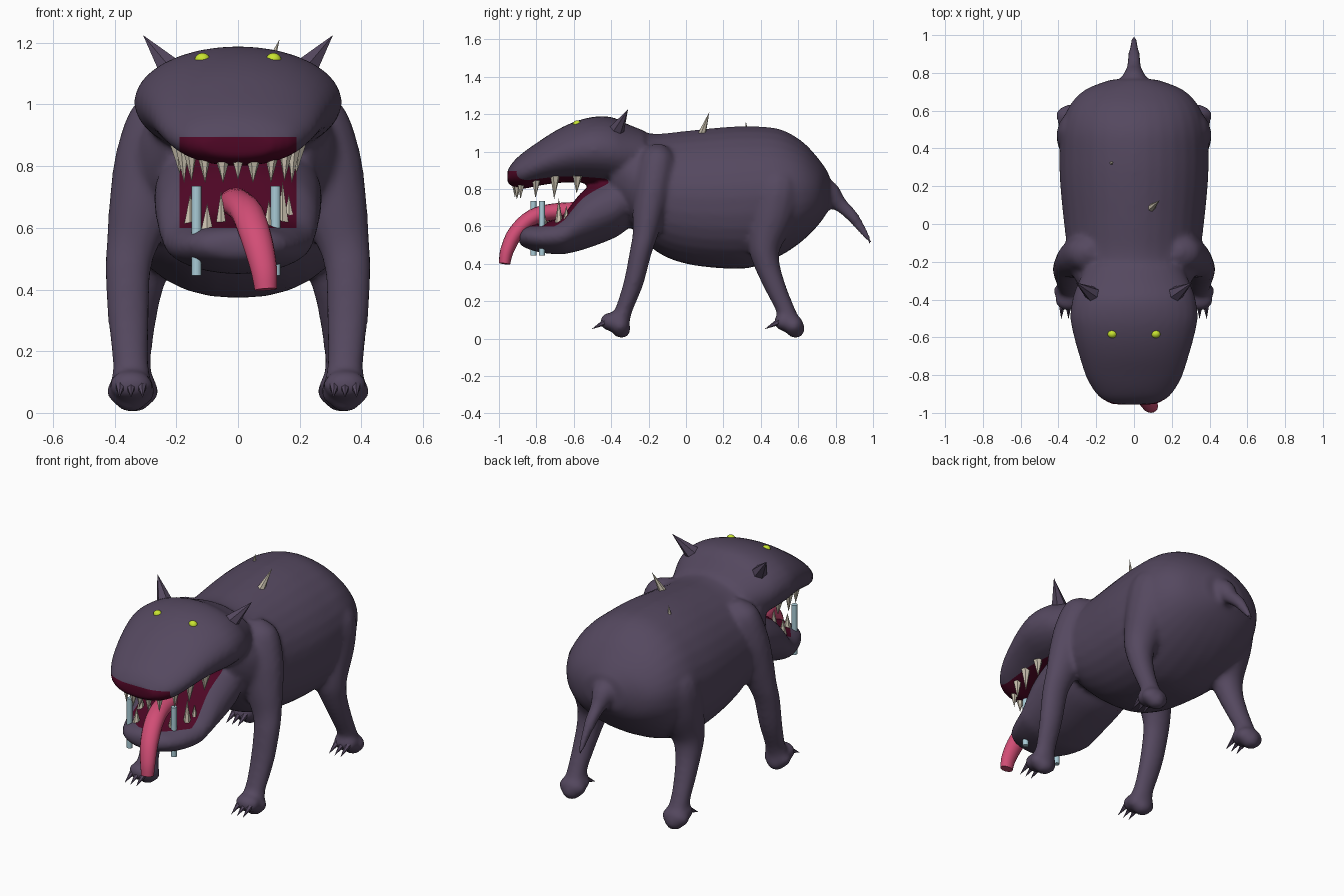
import bpy, bmesh
from math import sin, cos, pi, copysign
from mathutils import Vector, Matrix

if "Cube" in bpy.data.objects:
    bpy.data.objects.remove(bpy.data.objects["Cube"], do_unlink=True)


def material(name, rgb):
    m = bpy.data.materials.new(name)
    m.use_nodes = True
    m.diffuse_color = (*rgb, 1)
    m.node_tree.nodes["Principled BSDF"].inputs["Base Color"].default_value = (*rgb, 1)
    return m


HIDE = material("dusky purple hide", (.09, .065, .115))
MOUTH = material("dark red mouth", (.075, .002, .018))
TONGUE = material("pink tongue", (.64, .075, .18))
BONE = material("bone", (.62, .56, .45))
BLUE = material("pale blue", (.4, .6, .68))
EYE = material("yellow green", (.58, .78, .03))


def smooth_rows(rows, steps=4):
    """Catmull-Rom interpolation of rows of numbers."""
    out = []
    for i in range(len(rows) - 1):
        p = [rows[max(0, i - 1)], rows[i], rows[i + 1], rows[min(len(rows) - 1, i + 2)]]
        for k in range(steps):
            t = k / steps
            out.append([.5 * (2 * b + (c - a) * t + (2 * a - 5 * b + 4 * c - d) * t * t
                              + (3 * b - a - 3 * c + d) * t ** 3) for a, b, c, d in zip(*p)])
    return out + [list(rows[-1])]


def skin(bm, rings):
    """Bridge closed rings of points and cap both ends."""
    vs = [[bm.verts.new(p) for p in r] for r in rings]
    n = len(vs[0])
    faces = [bm.faces.new((a[i], a[(i + 1) % n], b[(i + 1) % n], b[i]))
             for a, b in zip(vs, vs[1:]) for i in range(n)]
    faces += [bm.faces.new(vs[0][::-1]), bm.faces.new(vs[-1])]
    bmesh.ops.recalc_face_normals(bm, faces=faces)


def power(v, e):
    return copysign(abs(v) ** (2 / e), v)


def loft(bm, rows, top, low, n=32):
    """Rounded sections along y; rows are y, bottom, top, half width.
    The upper and lower halves have their own squareness."""
    rings = []
    for y, lo, hi, w in smooth_rows(rows):
        ring = []
        for i in range(n):
            a = 2 * pi * i / n
            e = top if sin(a) > 0 else low
            ring.append((w * power(cos(a), e), y, (lo + hi) / 2 + (hi - lo) / 2 * power(sin(a), e)))
        rings.append(ring)
    skin(bm, rings)


def tube(bm, path, wide=1, n=16):
    """Oval tube, stretched sideways by wide; path rows are x, y, z, radius."""
    pts = smooth_rows(path)
    rings = []
    for i, (x, y, z, r) in enumerate(pts):
        d = Vector(pts[min(i + 1, len(pts) - 1)][:3]) - Vector(pts[max(i - 1, 0)][:3])
        u = d.cross(Vector((1, 0, 0))).normalized()
        v = d.cross(u).normalized() * wide
        rings.append([Vector((x, y, z)) + r * (cos(2 * pi * k / n) * u + sin(2 * pi * k / n) * v)
                      for k in range(n)])
    skin(bm, rings)


def ball(bm, centre, radii):
    bmesh.ops.create_uvsphere(bm, u_segments=20, v_segments=12, radius=1,
                              matrix=Matrix.Translation(centre) @ Matrix.Diagonal((*radii, 1)))


def spike(bm, base, tip, r, sides=6, end=0):
    base, tip = Vector(base), Vector(tip)
    d = tip - base
    m = Matrix.Translation((base + tip) / 2) @ d.to_track_quat('Z', 'Y').to_matrix().to_4x4()
    bmesh.ops.create_cone(bm, cap_ends=True, segments=sides, radius1=r, radius2=end,
                          depth=d.length, matrix=m)


def finish(name, bm, mats, smooth=False):
    me = bpy.data.meshes.new(name)
    bm.to_mesh(me)
    bm.free()
    for m in mats:
        me.materials.append(m)
    for p in me.polygons:
        p.use_smooth = smooth
    ob = bpy.data.objects.new(name, me)
    bpy.context.collection.objects.link(ob)
    return ob


# Torso, upper head and lower jaw
bm = bmesh.new()
loft(bm, [(-.4, .70, 1.10, .24), (-.28, .58, 1.105, .32), (-.15, .46, 1.095, .35),
          (0, .40, 1.11, .37), (.2, .375, 1.13, .39), (.35, .38, 1.135, .395),
          (.5, .44, 1.12, .385), (.62, .52, 1.055, .345), (.71, .61, .96, .26),
          (.765, .69, .88, .12)], 1.9, 2.25)
loft(bm, [(-.955, .83, .90, .12), (-.92, .81, .95, .18), (-.87, .80, .995, .222),
          (-.8, .815, 1.045, .258), (-.7, .83, 1.11, .29), (-.6, .835, 1.158, .318),
          (-.5, .83, 1.185, .337), (-.4, .82, 1.185, .327), (-.32, .82, 1.15, .3),
          (-.22, .85, 1.11, .25)], 2.02, 2.02)
loft(bm, [(-.895, .51, .57, .09), (-.86, .485, .6, .15), (-.78, .46, .615, .2),
          (-.67, .45, .65, .24), (-.61, .46, .72, .255), (-.55, .475, .79, .265),
          (-.45, .51, .85, .272), (-.36, .55, .88, .268), (-.3, .6, .88, .24),
          (-.26, .65, .86, .18)], 2.3, 1.95)

# Tail
tube(bm, [(0, .68, .80, .09), (0, .76, .775, .07), (0, .82, .72, .042), (0, .88, .665, .034),
          (0, .93, .60, .026), (0, .99, .51, .012)])

# Legs and feet, each foot tilted down towards the heel
for s in (-1, 1):
    tube(bm, [(s * .2, -.14, 1.03, .04), (s * .22, -.15, .96, .1), (s * .265, -.175, .81, .108),
              (s * .31, -.2, .67, .088), (s * .343, -.22, .55, .067),
              (s * .357, -.243, .46, .059), (s * .355, -.28, .3, .053), (s * .348, -.33, .16, .046),
              (s * .345, -.355, .09, .055)], 1.27)
    tube(bm, [(s * .2, .5, .94, .06), (s * .24, .49, .82, .14), (s * .27, .46, .67, .133),
              (s * .305, .42, .5, .09), (s * .32, .435, .39, .068), (s * .33, .48, .27, .056),
              (s * .335, .525, .17, .05), (s * .335, .55, .1, .055)], 1.08)
    for x, y in ((.347, -.37), (.335, .56)):
        ball(bm, (s * x, y - .032, .09), (.072, .058, .05))
        ball(bm, (s * x, y + .015, .07), (.08, .055, .055))
        ball(bm, (s * x, y + .025, .05), (.055, .05, .049))

# Fuse the hide into one smooth skin
body = finish("body", bm, [HIDE, MOUTH])
remesh = body.modifiers.new("fuse", 'REMESH')
remesh.mode = 'VOXEL'
remesh.voxel_size = .014
relax = body.modifiers.new("relax", 'SMOOTH')
relax.factor = .5
relax.iterations = 8
bm = bmesh.new()
bm.from_mesh(body.evaluated_get(bpy.context.evaluated_depsgraph_get()).to_mesh())
body.modifiers.clear()

# Mouth lining, cut along the edges of a box
for co, no in (((.19, 0, 0), (1, 0, 0)), ((-.19, 0, 0), (1, 0, 0)),
               ((0, 0, .6), (0, 0, 1)), ((0, 0, .895), (0, 0, 1))):
    bmesh.ops.bisect_plane(bm, geom=bm.verts[:] + bm.edges[:] + bm.faces[:],
                           plane_co=co, plane_no=no, dist=.0005)
for f in bm.faces:
    c = f.calc_center_median()
    f.material_index = int(abs(c.x) < .19 and .6 < c.z < .895 and c.y < -.36)
    f.smooth = True
bm.to_mesh(body.data)
bm.free()

# Ears
bm = bmesh.new()
for s in (-1, 1):
    spike(bm, (s * .2, -.385, 1.09), (s * .308, -.31, 1.225), .052)
finish("ears", bm, [HIDE])

# Claws, three on each foot
bm = bmesh.new()
for s in (-1, 1):
    for x, y in ((.347, -.37), (.335, .555)):
        for k in (-1, 0, 1):
            spike(bm, (s * x + k * .034, y - .05, .095), (s * x + k * .038, y - .135, .05), .02)
finish("claws", bm, [HIDE])

# Eyes
bm = bmesh.new()
for s in (-1, 1):
    ball(bm, (s * .115, -.582, 1.145), (.025, .022, .022))
finish("eyes", bm, [EYE], True)

# Teeth: mirrored upper row, uneven lower row
bm = bmesh.new()
for s in (-1, 1):
    for x, y, top, length in ((.05, -.9, .83, .085), (.11, -.88, .85, .105), (.155, -.8, .86, .11),
                              (.18, -.7, .87, .125), (.195, -.58, .87, .095)):
        spike(bm, (s * x, y, top), (s * x * .97, y - .005, top - length), .026)
spike(bm, (0, -.91, .82), (0, -.915, .755), .02)
for x, y, low, length in ((-.1, -.8, .59, .09), (-.055, -.74, .59, .13), (.1, -.76, .59, .1),
                          (.145, -.68, .61, .14), (-.155, -.68, .61, .1), (.165, -.64, .61, .1)):
    spike(bm, (x, y, low), (x, y, low + length), .023)
finish("teeth", bm, [BONE])

# Tongue
bm = bmesh.new()
tube(bm, [(-.01, -.54, .685, .046), (0, -.7, .678, .045), (.03, -.82, .648, .044),
          (.06, -.91, .565, .042), (.083, -.957, .47, .036), (.09, -.97, .4, .03)], 1.2)
finish("tongue", bm, [TONGUE], True)

# Piercing rods through the lower jaw
bm = bmesh.new()
for x, y in ((-.135, -.815), (.122, -.77)):
    spike(bm, (x, y, .445), (x, y, .735), .016, 16, .016)
finish("jaw_rods", bm, [BLUE])

# Back spines
bm = bmesh.new()
spike(bm, (.085, .08, 1.08), (.135, .125, 1.212), .024)
spike(bm, (-.125, .325, 1.08), (-.11, .32, 1.16), .015)
finish("back_spines", bm, [BONE])

for name in ("tongue", "body"):
    bpy.ops.object.select_all(action='DESELECT')
    ob = bpy.data.objects[name]
    ob.select_set(True)
    bpy.context.view_layer.objects.active = ob
    bpy.ops.object.shade_smooth_by_angle(angle=.9)
